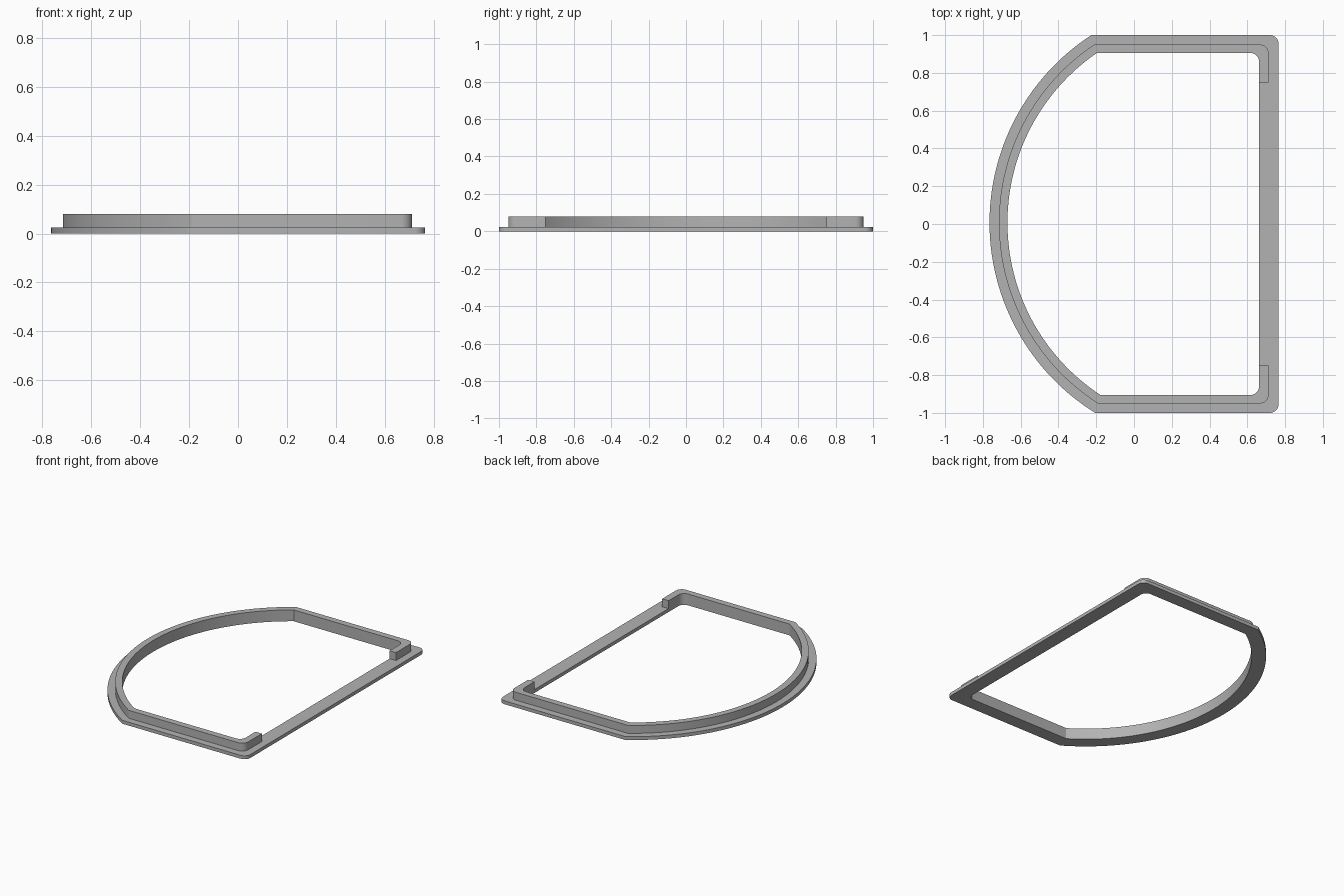
import bpy, bmesh, math

cube = bpy.data.objects.get("Cube")
if cube:
    bpy.data.objects.remove(cube, do_unlink=True)

grey = bpy.data.materials.new("plain grey")
grey.use_nodes = True
color = (0.45, 0.45, 0.45, 1)
grey.diffuse_color = color
grey.node_tree.nodes["Principled BSDF"].inputs["Base Color"].default_value = color

CX, CY = 0.42, 0.0065        # centre of the big curved side
BASE_TOP, WALL_TOP = 0.024, 0.08
WALL_END = 0.75              # where the wall stops on the straight side


def outline(radius, half, right, corner=0.045, steps=8, arc_steps=64):
    """D-shaped path from the upper straight side, round the curve, to the lower."""
    pts = [(right, WALL_END)]
    quarter = [math.pi / 2 * i / steps for i in range(steps + 1)]
    pts += [(right - corner + corner * math.cos(a),
             half - corner + corner * math.sin(a)) for a in quarter]
    start = math.pi - math.asin((half - CY) / radius)
    end = math.pi + math.asin((half + CY) / radius)
    for i in range(arc_steps + 1):
        a = start + (end - start) * i / arc_steps
        pts.append((CX + radius * math.cos(a), CY + radius * math.sin(a)))
    pts += [(right - corner + corner * math.sin(a),
             -half + corner - corner * math.cos(a)) for a in quarter]
    pts.append((right, -WALL_END))
    return pts


def band(name, outer, inner, z0, z1, closed):
    """Sweep a rectangular section between two matching outlines."""
    bm = bmesh.new()
    rows = [[bm.verts.new((x, y, z)) for x, y, z in
             ((*o, z0), (*o, z1), (*i, z1), (*i, z0))]
            for o, i in zip(outer, inner)]
    pairs = list(zip(rows, rows[1:]))
    if closed:
        pairs.append((rows[-1], rows[0]))
    else:
        bm.faces.new(rows[0])
        bm.faces.new(rows[-1])
    for a, b in pairs:
        for k in range(4):
            n = (k + 1) % 4
            bm.faces.new((a[k], b[k], b[n], a[n]))
    bmesh.ops.recalc_face_normals(bm, faces=bm.faces)
    mesh = bpy.data.meshes.new(name)
    bm.to_mesh(mesh)
    bm.free()
    mesh.materials.append(grey)
    obj = bpy.data.objects.new(name, mesh)
    bpy.context.collection.objects.link(obj)
    bpy.ops.object.select_all(action='DESELECT')
    obj.select_set(True)
    bpy.context.view_layer.objects.active = obj
    bpy.ops.object.shade_smooth_by_angle(angle=math.radians(25))


outer = outline(1.185, 1.0, 0.765)
middle = outline(1.135, 0.95, 0.712)
inner = outline(1.09, 0.905, 0.662)

# Flat flange all the way round, and the raised lip open on the straight side
band("base_flange", outer, inner, 0, BASE_TOP, True)
band("raised_lip", middle, inner, BASE_TOP, WALL_TOP, False)
